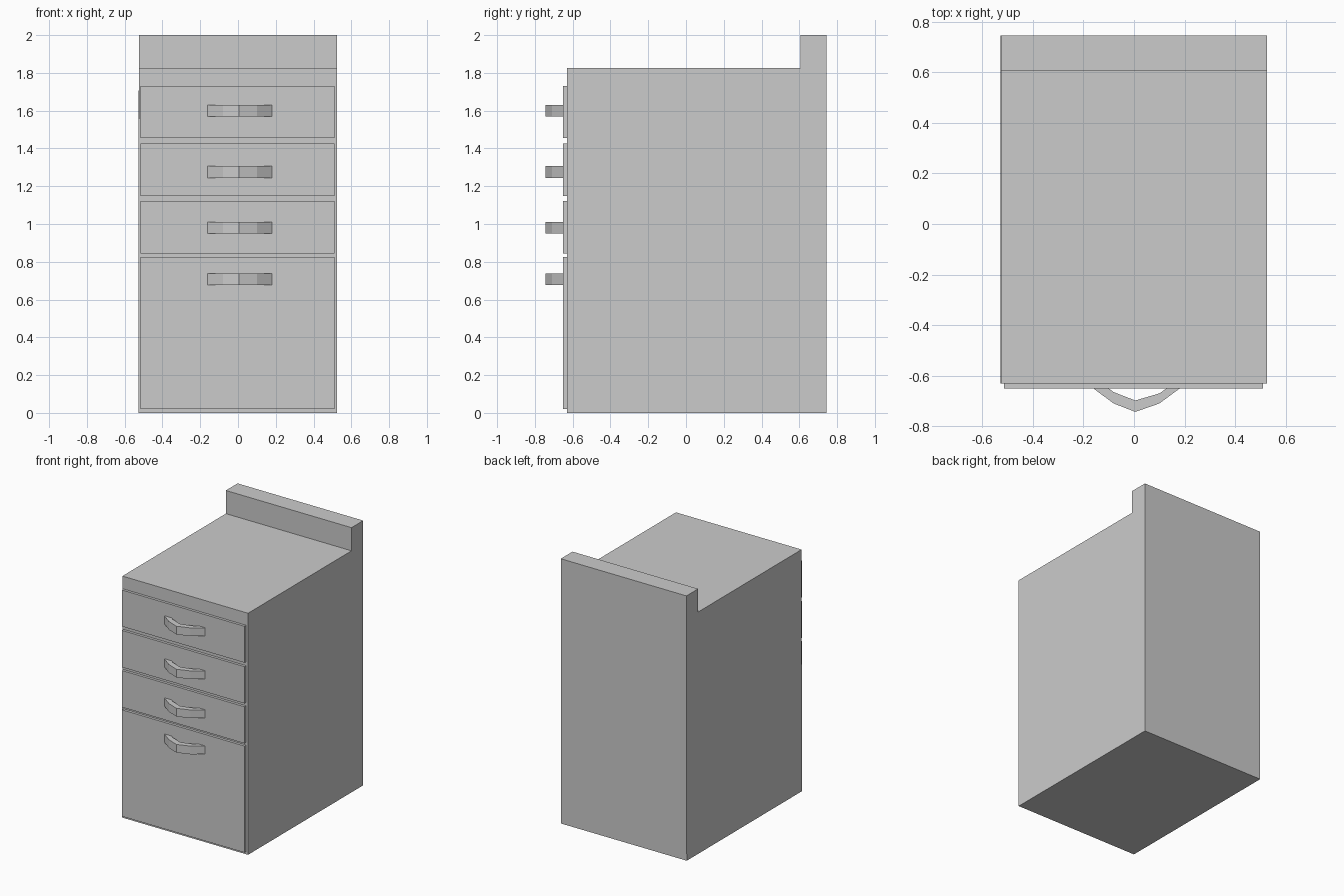
import bpy
import bmesh

cube = bpy.data.objects.get("Cube")
if cube:
    bpy.data.objects.remove(cube, do_unlink=True)

# One flat grey for the whole cabinet
grey = bpy.data.materials.new("plain_grey")
grey.use_nodes = True
colour = (0.6, 0.6, 0.6, 1)
grey.diffuse_color = colour
grey.node_tree.nodes["Principled BSDF"].inputs["Base Color"].default_value = colour


def prism(name, outline, offset):
    """Extrude a closed outline of 3D points along an offset."""
    bm = bmesh.new()
    face = bm.faces.new([bm.verts.new(p) for p in outline])
    result = bmesh.ops.extrude_face_region(bm, geom=[face])
    moved = [v for v in result["geom"] if isinstance(v, bmesh.types.BMVert)]
    bmesh.ops.translate(bm, verts=moved, vec=offset)
    bmesh.ops.recalc_face_normals(bm, faces=bm.faces)
    mesh = bpy.data.meshes.new(name)
    bm.to_mesh(mesh)
    bm.free()
    mesh.materials.append(grey)
    obj = bpy.data.objects.new(name, mesh)
    bpy.context.collection.objects.link(obj)
    return obj


# Cabinet body with the raised ledge along the back
FRONT, BACK, LEDGE = -0.63, 0.745, 0.605
HALF, TOP = 0.525, 1.825
side = [(FRONT, 0), (BACK, 0), (BACK, 2), (LEDGE, 2), (LEDGE, TOP), (FRONT, TOP)]
body = prism("cabinet_body", [(-HALF, y, z) for y, z in side], (2 * HALF, 0, 0))

# The right side leans out very slightly towards the floor
for v in body.data.vertices:
    if v.co.x < 0 and v.co.z < 0.1:
        v.co.x -= 0.003

# Bent handle strip seen from above: outer edge, then inner edge
handle = [(-0.168, -0.645), (-0.08, -0.71), (0.005, -0.743), (0.1, -0.71),
          (0.188, -0.645), (0.137, -0.645), (0.1, -0.67), (0.005, -0.698),
          (-0.08, -0.665), (-0.107, -0.645)]

# Drawer fronts, each with bottom, top and handle centre height
drawers = {
    "top": (1.455, 1.73, 1.6),
    "upper": (1.147, 1.425, 1.275),
    "lower": (0.845, 1.122, 0.98),
    "bottom": (0.02, 0.825, 0.707),
}
for label, (low, high, grip) in drawers.items():
    front = [(-0.515, FRONT, low), (0.51, FRONT, low), (0.51, FRONT, high), (-0.515, FRONT, high)]
    prism(label + "_drawer_front", front, (0, -0.02, 0))
    prism(label + "_drawer_handle", [(x, y, grip - 0.031) for x, y in handle], (0, 0, 0.062))
